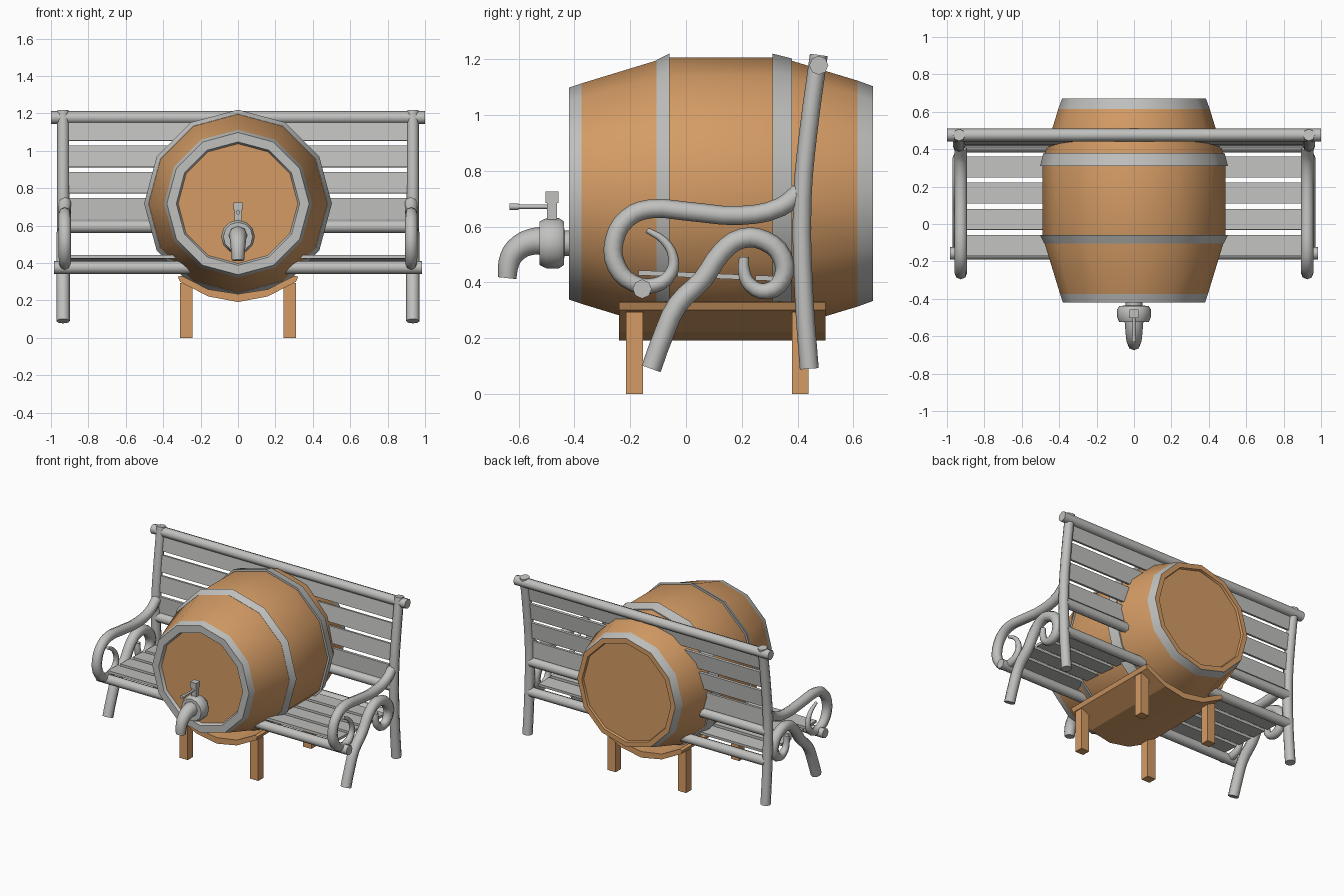
import bpy, bmesh, math
from mathutils import Matrix

cube = bpy.data.objects.get("Cube")
if cube:
    bpy.data.objects.remove(cube, do_unlink=True)


def make_material(name, colour):
    mat = bpy.data.materials.new(name)
    mat.use_nodes = True
    mat.diffuse_color = (*colour, 1)
    mat.node_tree.nodes["Principled BSDF"].inputs["Base Color"].default_value = (*colour, 1)
    return mat


WOOD = make_material("warm_wood", (0.66, 0.33, 0.13))
METAL = make_material("pale_grey_metal", (0.53, 0.53, 0.52))


def smooth(obj, angle=40):
    bpy.ops.object.select_all(action="DESELECT")
    obj.select_set(True)
    bpy.context.view_layer.objects.active = obj
    bpy.ops.object.shade_smooth_by_angle(angle=math.radians(angle))


def finish(name, bm, mats):
    bmesh.ops.recalc_face_normals(bm, faces=bm.faces[:])
    mesh = bpy.data.meshes.new(name)
    bm.to_mesh(mesh)
    bm.free()
    for mat in mats:
        mesh.materials.append(mat)
    obj = bpy.data.objects.new(name, mesh)
    bpy.context.collection.objects.link(obj)
    return obj


def box(name, centre, size, mat, tilt=0):
    bm = bmesh.new()
    place = Matrix.Translation(centre) @ Matrix.Rotation(tilt, 4, "X") @ Matrix.Diagonal((*size, 1))
    bmesh.ops.create_cube(bm, size=1, matrix=place)
    return finish(name, bm, [mat])


def turned(name, profile, z, mats, painted=(), closed=False, sides=12):
    """Revolve (y, radius) points about a front-to-back axis."""
    bm = bmesh.new()
    rings = []
    for y, r in profile:
        ring = []
        for i in range(sides):
            a = math.tau * i / sides
            ring.append(bm.verts.new((r * math.sin(a), y, z + r * math.cos(a))))
        rings.append(ring)
    pairs = list(zip(rings, rings[1:]))
    if closed:
        pairs.append((rings[-1], rings[0]))
    for k, (a, b) in enumerate(pairs):
        for i in range(sides):
            j = (i + 1) % sides
            face = bm.faces.new((a[i], a[j], b[j], b[i]))
            face.material_index = int(k in painted)
    if not closed:
        bm.faces.new(rings[0])
        bm.faces.new(rings[-1])
    obj = finish(name, bm, mats)
    smooth(obj)
    return obj


def tube(name, points, start, end=None, taper_from=0.0, rounded=True):
    """Eight-sided pipe through points, tapering after a share of its length."""
    end = start if end is None else end
    curve = bpy.data.curves.new(name, "CURVE")
    curve.dimensions = "3D"
    curve.bevel_depth = 1
    curve.bevel_resolution = 2
    curve.use_fill_caps = True
    curve.resolution_u = 3 if rounded else 1
    spline = curve.splines.new("BEZIER")
    spline.bezier_points.add(len(points) - 1)
    for i, (bp, p) in enumerate(zip(spline.bezier_points, points)):
        bp.co = p
        bp.handle_left_type = bp.handle_right_type = "AUTO"
        t = max(0, (i / (len(points) - 1) - taper_from) / (1 - taper_from))
        bp.radius = start + (end - start) * t
    obj = bpy.data.objects.new(name, curve)
    bpy.context.collection.objects.link(obj)
    bpy.ops.object.select_all(action="DESELECT")
    obj.select_set(True)
    bpy.context.view_layer.objects.active = obj
    bpy.ops.object.convert(target="MESH")
    obj = bpy.context.view_layer.objects.active
    obj.data.materials.clear()
    obj.data.materials.append(METAL)
    smooth(obj, 50)
    return obj


# Barrel with metal end bands and a recessed head at each end
AXIS = 0.718
turned("barrel", [(-0.4, 0.32), (-0.42, 0.33), (-0.42, 0.38), (-0.375, 0.395),
                  (-0.07, 0.488), (0.34, 0.488), (0.615, 0.405), (0.67, 0.385),
                  (0.67, 0.35), (0.655, 0.345)],
       AXIS, [WOOD, METAL], painted=(0, 1, 2, 6))
turned("front_hoop", [(-0.105, 0.46), (-0.105, 0.479), (-0.06, 0.502), (-0.06, 0.47)],
       AXIS, [METAL], closed=True)
turned("rear_hoop", [(0.31, 0.47), (0.31, 0.502), (0.38, 0.484), (0.38, 0.46)],
       AXIS, [METAL], closed=True)

# Cradle plate under the barrel
half = [(0.16, 0.222), (0.31, 0.3), (0.322, 0.328), (0.3, 0.332), (0.16, 0.26)]
outline = [(0, 0.192)] + half + [(0, 0.235)] + [(-x, z) for x, z in reversed(half)]
bm = bmesh.new()
base = bm.faces.new([bm.verts.new((x, -0.24, z)) for x, z in outline])
out = bmesh.ops.extrude_face_region(bm, geom=[base], use_keep_orig=True)
moved = [v for v in out["geom"] if isinstance(v, bmesh.types.BMVert)]
bmesh.ops.translate(bm, verts=moved, vec=(0, 0.74, 0))
finish("cradle", bm, [WOOD])

for side, s in (("left", 1), ("right", -1)):
    for end, y in (("front", -0.185), ("rear", 0.41)):
        box(f"cradle_leg_{end}_{side}", (s * 0.277, y, 0.147), (0.065, 0.06, 0.294), WOOD)

# Tap
turned("tap_body", [(-0.39, 0.045), (-0.436, 0.045), (-0.438, 0.078), (-0.455, 0.09),
                    (-0.5, 0.09), (-0.525, 0.078)], 0.54, [METAL])
tube("tap_spout", [(0, y, z) for y, z in
                   ((-0.5, 0.548), (-0.555, 0.545), (-0.61, 0.515), (-0.635, 0.47), (-0.641, 0.415))],
     0.052, 0.033)
box("tap_stem", (0, -0.48, 0.65), (0.036, 0.036, 0.07), METAL)
box("tap_knob", (0, -0.48, 0.705), (0.046, 0.046, 0.04), METAL)
tube("tap_lever", [(0, -0.49, 0.671), (0, -0.61, 0.671)], 0.008, rounded=False)
tube("tap_lever_tip", [(0, -0.6, 0.671), (0, -0.632, 0.671)], 0.012, rounded=False)

# Bench end frames: back post, scrolled arm, scrolled front leg
POST = [(0.442, 0.09), (0.423, 0.35), (0.417, 0.7), (0.44, 0.95), (0.476, 1.215)]
ARM = [(0.41, 0.725), (0.34, 0.67), (0.2, 0.64), (0, 0.655), (-0.13, 0.663), (-0.21, 0.63),
       (-0.257, 0.55), (-0.25, 0.46), (-0.19, 0.397), (-0.11, 0.39), (-0.055, 0.43),
       (-0.046, 0.49), (-0.08, 0.55), (-0.14, 0.587)]
LEG = [(-0.125, 0.09), (-0.085, 0.2), (-0.03, 0.32), (0.06, 0.41), (0.13, 0.51), (0.2, 0.557),
       (0.28, 0.55), (0.345, 0.49), (0.345, 0.41), (0.29, 0.368), (0.23, 0.39), (0.208, 0.44),
       (0.208, 0.49)]
for side, s in (("left", 1), ("right", -1)):
    def path(points, x):
        return [(s * x, y, z) for y, z in points]
    tube(f"back_post_{side}", path(POST, 0.935), 0.034, 0.032)
    tube(f"arm_scroll_{side}", path(ARM, 0.926), 0.034, 0.01, taper_from=0.55)
    tube(f"front_leg_{side}", path(LEG, 0.935), 0.036, 0.018, taper_from=0.6)

# Cross rails
for name, x, y, z in (("top_rail", 1, 0.476, 1.178), ("front_seat_rail", 0.985, -0.157, 0.376),
                      ("rear_seat_rail", 0.93, 0.423, 0.385), ("lower_back_rail", 0.93, 0.417, 0.595)):
    tube(name, [(-x, y, z), (x, y, z)], 0.034, rounded=False)

# Seat slats, dipping slightly toward the back
for i in range(4):
    box(f"seat_slat_{i + 1}", (0, -0.115 + 0.14 * i, 0.432 - 0.006 * i),
        (1.81, 0.112, 0.018), METAL, tilt=-0.04)

# Back slats, following the lean of the posts
for i in range(4):
    z = 0.69 + 0.14 * i
    for (y0, z0), (y1, z1) in zip(POST, POST[1:]):
        if z0 <= z < z1:
            lean = (y1 - y0) / (z1 - z0)
            y = y0 + (z - z0) * lean
            break
    box(f"back_slat_{i + 1}", (0, y, z), (1.81, 0.018, 0.115), METAL, tilt=-math.atan(lean))
